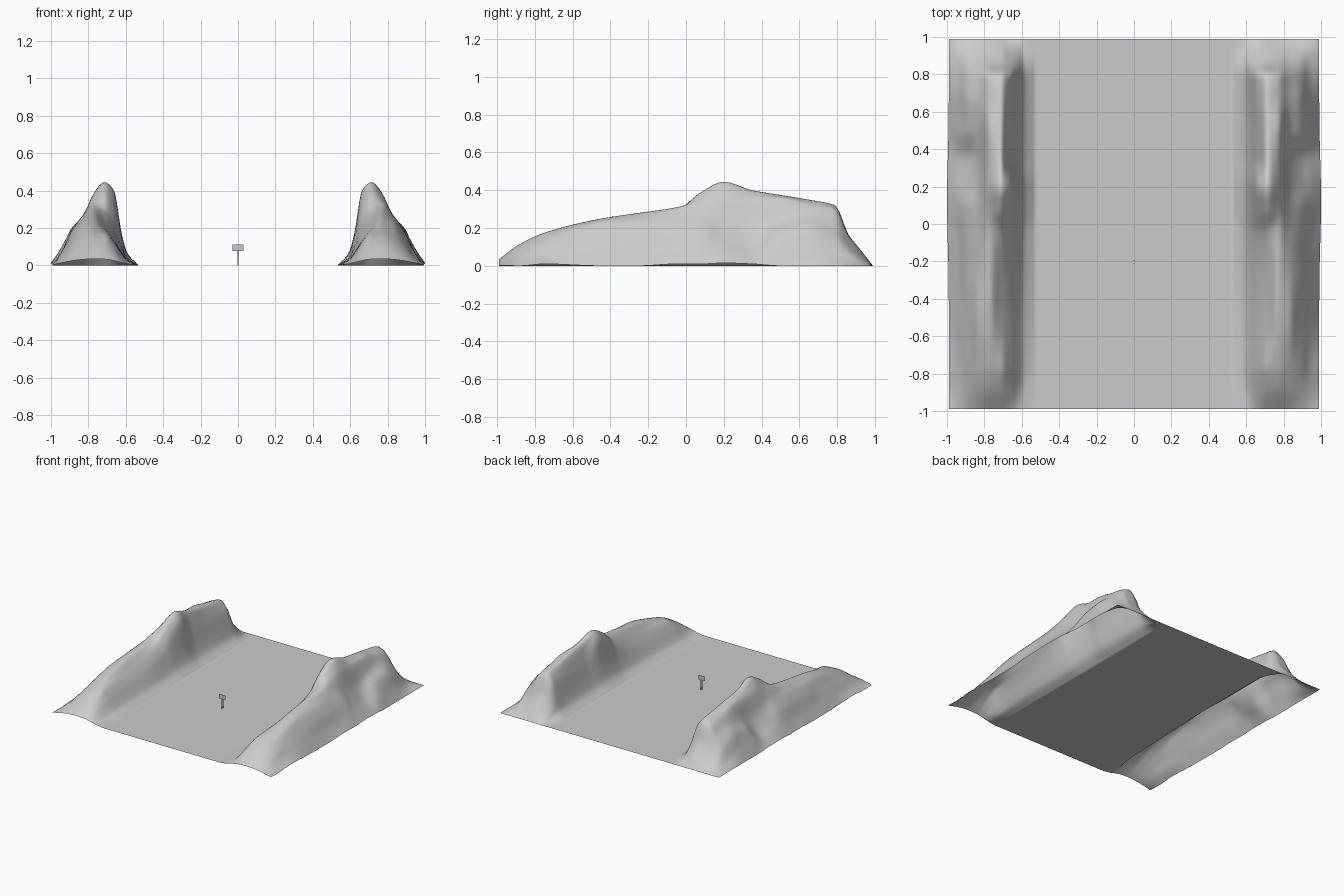
import bpy, bmesh, math

if "Cube" in bpy.data.objects:
    bpy.data.objects.remove(bpy.data.objects["Cube"])

def material(name, rgb):
    m = bpy.data.materials.new(name)
    m.diffuse_color = (*rgb, 1)
    m.use_nodes = True
    m.node_tree.nodes["Principled BSDF"].inputs["Base Color"].default_value = m.diffuse_color
    return m

GREY = material("plain grey", (0.6, 0.6, 0.6))

def interp(xs, ys, x):
    """Smooth cubic interpolation without overshoot."""
    n = len(xs)
    i = 0
    while i < n - 2 and x > xs[i + 1]:
        i += 1
    sl = [(ys[k + 1] - ys[k]) / (xs[k + 1] - xs[k]) for k in range(n - 1)]

    def tangent(k):
        if k == 0:
            return sl[0]
        if k == n - 1:
            return sl[-1]
        a, b = sl[k - 1], sl[k]
        return 0 if a * b <= 0 else 2 * a * b / (a + b)

    h = xs[i + 1] - xs[i]
    t = min(max((x - xs[i]) / h, 0), 1)
    return ((2*t**3 - 3*t*t + 1) * ys[i] + (t**3 - 2*t*t + t) * h * tangent(i)
            + (3*t*t - 2*t**3) * ys[i + 1] + (t**3 - t*t) * h * tangent(i + 1))

# ridge cross-sections: y, then heights (in hundredths) at the x columns
COLS = [0.53, 0.59, 0.62, 0.66, 0.71, 0.77, 0.83, 0.89, 0.94, 0.99]
ROWS = [
    (-.99, .8, 1.5, 2.5, 3.3, 3.5, 3.2, 2.4, 1.4, .3),
    (-.88, 1.2, 3.5, 8, 11, 11.5, 10, 7, 3.5, 0),
    (-.75, 2.5, 6, 12, 17, 17.5, 15.5, 11, 5, 1),
    (-.45, 3.5, 7.5, 14, 20, 25, 23.5, 16, 8, 0),
    (-.25, 4, 9, 16.5, 23, 28, 25, 18, 8, 0),
    (-.05, 4.5, 11, 22, 29, 31, 26, 18, 8, 1),
    (.08, 6, 15, 33, 39, 35, 26, 18, 9, 1),
    (.2, 6.5, 17, 40, 44.5, 38, 23, 14, 8, 1.5),
    (.35, 5, 12, 27, 40, 36, 20, 11, 6, 1),
    (.5, 5, 12, 26, 37.5, 36, 24, 18, 10, 0),
    (.65, 5, 13, 27, 35, 33, 26, 20, 9, 0),
    (.79, 5, 14, 27, 32, 30, 22, 14, 5, 0),
    (.86, 3, 8, 13, 16.5, 16, 12, 8, 3, 0),
    (.92, 1, 3, 6, 9, 8, 6, 4, 2, 0),
]
ROWS.append((.99,) + (0,) * 9)
YS = [r[0] for r in ROWS]

# valley floor and ridge: right half of an open sheet, mirrored
NX, NY = 48, 90
bm = bmesh.new()
grid = []
for j in range(NY + 1):
    y = -0.99 + 1.98 * j / NY
    sec = [0] + [interp(YS, [r[c] / 100 for r in ROWS], y) for c in range(1, 10)]
    bulge = 0.01 * math.exp(-((y - 0.12) / 0.3) ** 2)
    line = [bm.verts.new((0, y, 0)), bm.verts.new((0.51, y, 0))]
    for i in range(NX + 1):
        x = COLS[0] + (COLS[-1] - COLS[0]) * i / NX
        line.append(bm.verts.new((x + bulge * i / NX, y, interp(COLS, sec, x))))
    grid.append(line)
for a, b in zip(grid, grid[1:]):
    for i in range(NX + 2):
        bm.faces.new((a[i], a[i + 1], b[i + 1], b[i])).smooth = True
me = bpy.data.meshes.new("valley_terrain")
bm.to_mesh(me)
bm.free()
me.materials.append(GREY)
terrain = bpy.data.objects.new("valley_terrain", me)
bpy.context.collection.objects.link(terrain)
mod = terrain.modifiers.new("mirror", 'MIRROR')
mod.use_clip = True

def box(name, centre, size):
    bpy.ops.mesh.primitive_cube_add(size=1, location=centre)
    o = bpy.context.object
    o.name = name
    o.scale = size
    o.data.materials.append(GREY)

# small signpost on the valley floor: panel faces front, two thin posts behind each other
box("sign_panel", (0, -0.203, 0.095), (0.06, 0.002, 0.036))
for k, y in enumerate((-0.195, -0.211)):
    box(f"sign_post_{k + 1}", (0, y, 0.04), (0.005, 0.003, 0.08))
